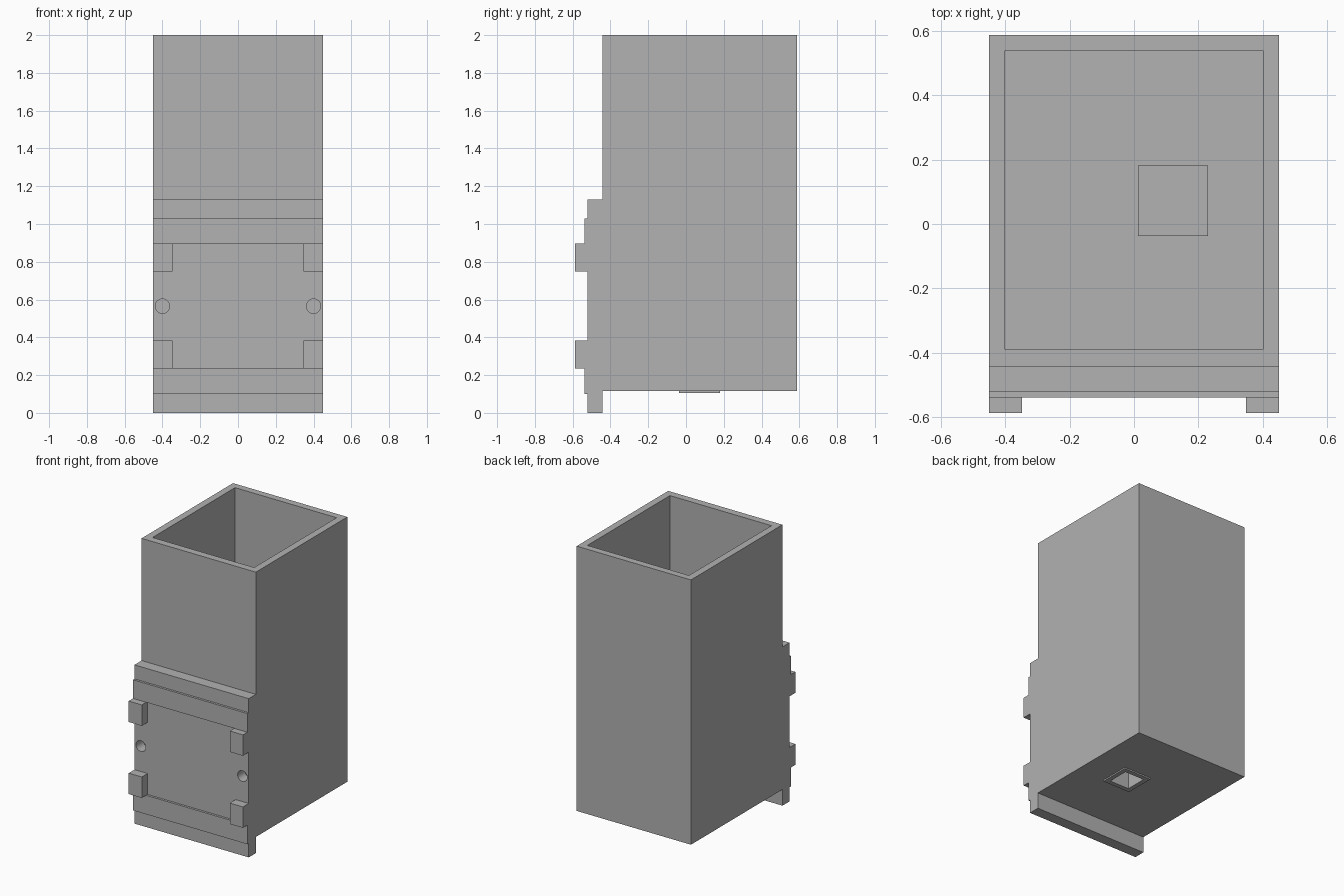
import bpy
import bmesh
import math
from mathutils import Matrix, Vector

cube = bpy.data.objects.get("Cube")
if cube:
    bpy.data.objects.remove(cube, do_unlink=True)

grey = bpy.data.materials.new("plain grey")
grey.use_nodes = True
grey.diffuse_color = (0.445, 0.445, 0.445, 1)
grey.node_tree.nodes["Principled BSDF"].inputs["Base Color"].default_value = grey.diffuse_color


def add_object(name, bm):
    bmesh.ops.recalc_face_normals(bm, faces=bm.faces)
    mesh = bpy.data.meshes.new(name)
    bm.to_mesh(mesh)
    bm.free()
    mesh.materials.append(grey)
    obj = bpy.data.objects.new(name, mesh)
    bpy.context.collection.objects.link(obj)
    return obj


def box(name, low, high):
    low, high = Vector(low), Vector(high)
    bm = bmesh.new()
    matrix = Matrix.Translation((low + high) / 2) @ Matrix.Diagonal((high - low).to_4d())
    matrix[3][3] = 1
    bmesh.ops.create_cube(bm, size=1, matrix=matrix)
    return add_object(name, bm)


def cut(target, cutter):
    mod = target.modifiers.new(cutter.name, "BOOLEAN")
    mod.operation = "DIFFERENCE"
    mod.solver = "EXACT"
    mod.object = cutter
    bpy.context.view_layer.objects.active = target
    bpy.ops.object.modifier_apply(modifier=mod.name)
    bpy.data.objects.remove(cutter, do_unlink=True)


HALF = 0.45          # half width of the whole body
WALL_FRONT = -0.442  # front of the bin
PLATE = -0.522       # front of the mounting plate
STRIP = -0.538       # front of the raised strips
BACK = 0.587

# Bin and stepped mounting plate, as one side profile swept across the width
profile = [
    (BACK, 0.115), (BACK, 2), (WALL_FRONT, 2), (WALL_FRONT, 1.13),
    (PLATE, 1.13), (PLATE, 1.03), (STRIP, 1.03), (STRIP, 0.897),
    (PLATE, 0.897), (PLATE, 0.235), (STRIP, 0.235), (STRIP, 0.1),
    (PLATE, 0.1), (PLATE, 0), (WALL_FRONT, 0), (WALL_FRONT, 0.115),
]
bm = bmesh.new()
side = bm.faces.new([bm.verts.new((-HALF, y, z)) for y, z in profile])
swept = bmesh.ops.extrude_face_region(bm, geom=[side])
bmesh.ops.translate(bm, vec=(2 * HALF, 0, 0),
                    verts=[v for v in swept["geom"] if isinstance(v, bmesh.types.BMVert)])
body = add_object("bin_body", bm)

# Open interior and the floor opening
cut(body, box("interior", (-0.4, -0.39, 0.165), (0.4, 0.538, 2.2)))
cut(body, box("floor_opening", (0.012, -0.037, 0), (0.23, 0.181, 0.3)))

# Screw holes on both sides of the plate
for x in (-0.4, 0.4):
    bm = bmesh.new()
    place = Matrix.Translation((x, PLATE, 0.565)) @ Matrix.Rotation(math.pi / 2, 4, "X")
    bmesh.ops.create_cone(bm, cap_ends=True, segments=32, radius1=0.038,
                          radius2=0.038, depth=0.16, matrix=place)
    cut(body, add_object("screw_hole", bm))

# Capped socket set in the floor, open underneath
socket = box("floor_socket", (0.012, -0.037, 0.105), (0.23, 0.181, 0.32))
cut(socket, box("socket_pocket", (0.044, -0.005, 0), (0.198, 0.149, 0.29)))

# Four corner blocks on the plate
for side_name, x in (("right", -HALF), ("left", 0.347)):
    for level, z in (("lower", 0.235), ("upper", 0.748)):
        box(f"{level}_{side_name}_block", (x, -0.587, z), (x + 0.103, PLATE, z + 0.149))

# Smooth the screw holes while keeping every edge crisp
bpy.ops.object.select_all(action="DESELECT")
body.select_set(True)
bpy.context.view_layer.objects.active = body
bpy.ops.object.shade_smooth_by_angle(angle=math.radians(30))
